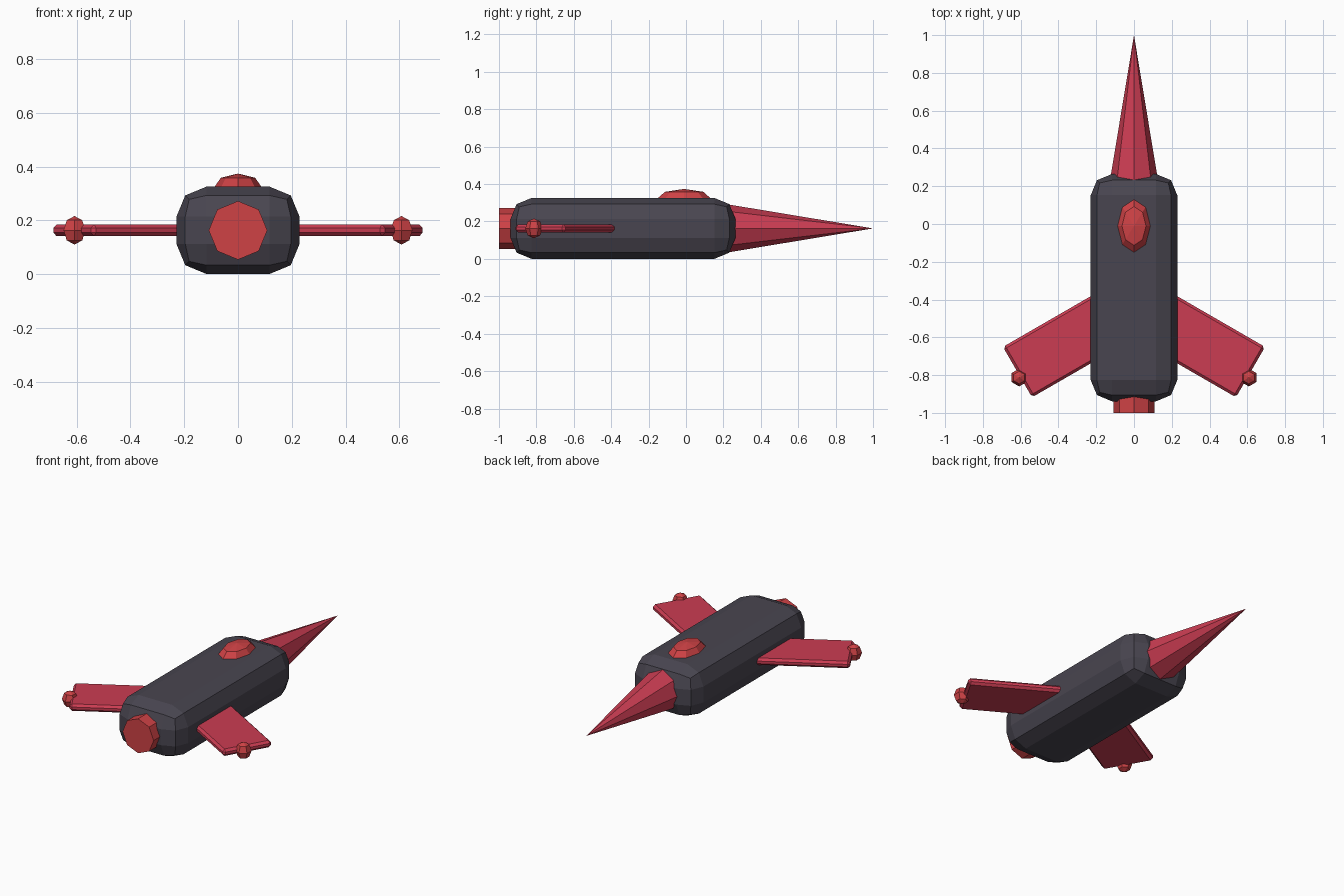
import bpy, bmesh
from math import sin, cos, pi, radians
from mathutils import Matrix

cube = bpy.data.objects.get("Cube")
if cube:
    bpy.data.objects.remove(cube, do_unlink=True)

MID = 0.163  # height of the centre line


def material(name, rgb):
    m = bpy.data.materials.new(name)
    m.use_nodes = True
    m.diffuse_color = (*rgb, 1)
    m.node_tree.nodes["Principled BSDF"].inputs["Base Color"].default_value = (*rgb, 1)
    return m


charcoal = material("charcoal", (0.066, 0.060, 0.080))
crimson = material("crimson", (0.60, 0.046, 0.085))
red = material("red", (0.62, 0.054, 0.060))


def finish(name, bm, mat, place):
    """Turn a bmesh into a flat shaded object with its placement baked in."""
    bmesh.ops.transform(bm, matrix=place, verts=bm.verts)
    bmesh.ops.recalc_face_normals(bm, faces=bm.faces)
    mesh = bpy.data.meshes.new(name)
    bm.to_mesh(mesh)
    bm.free()
    mesh.materials.append(mat)
    ob = bpy.data.objects.new(name, mesh)
    bpy.context.collection.objects.link(ob)
    return ob


def lathe(name, profile, sides, mat, place, start=0.0):
    """Faceted solid around z from (radius, height) pairs; radius 0 is a pole."""
    bm = bmesh.new()
    rings = []
    for r, z in profile:
        count = sides if r > 0 else 1
        rings.append([bm.verts.new((r * cos(start + 2 * pi * i / sides),
                                    r * sin(start + 2 * pi * i / sides), z))
                      for i in range(count)])
    for a, b in zip(rings, rings[1:]):
        for i in range(sides):
            j = (i + 1) % sides
            corners = [a[i % len(a)], a[j % len(a)], b[j % len(b)], b[i % len(b)]]
            bm.faces.new(list(dict.fromkeys(corners)))
    for ring in (rings[0], rings[-1]):
        if len(ring) > 1:
            bm.faces.new(ring)
    return finish(name, bm, mat, place)


def box(name, size, bevel, segments, mat, place):
    """Box with chamfered edges."""
    bm = bmesh.new()
    bmesh.ops.create_cube(bm, size=1)
    bmesh.ops.scale(bm, vec=size, verts=bm.verts)
    bmesh.ops.bevel(bm, geom=bm.edges[:], offset=bevel, segments=segments,
                    profile=0.5, affect='EDGES')
    return finish(name, bm, mat, place)


def at(x, y, z):
    return Matrix.Translation((x, y, z))


# Sphere outline with four bands
ball = [(0, -1), (sin(pi / 4), -cos(pi / 4)), (1, 0), (sin(pi / 4), cos(pi / 4)), (0, 1)]
along_y = Matrix.Rotation(radians(-90), 4, 'X')

# Fuselage
box("fuselage", (0.458, 1.203, 0.325), 0.112, 2, charcoal, at(0, -0.337, MID))

# Long nose spike and engine nozzle
lathe("nose_cone", [(0.134, 0.19), (0, 1.0)], 8, crimson, at(0, 0, MID) @ along_y)
lathe("engine_nozzle", [(0.109, -1.0), (0.109, -0.85)], 8, red, at(0, 0, MID) @ along_y)

# Canopy
lathe("canopy", ball, 8, red,
      at(0, -0.01, 0.321) @ Matrix.Diagonal((0.09, 0.145, 0.053, 1)))

# Swept wings with tip lights
for side, label in ((1, "left"), (-1, "right")):
    sweep = Matrix.Rotation(radians(-30 * side), 4, 'Z')
    box(label + "_wing", (0.6, 0.308, 0.044), 0.014, 1, crimson,
        at(side * 0.357, -0.634, MID) @ sweep)
    lathe(label + "_wing_light", ball, 6, red,
          at(side * 0.608, -0.813, MID) @ Matrix.Diagonal((0.047, 0.047, 0.053, 1)),
          start=pi / 2)
